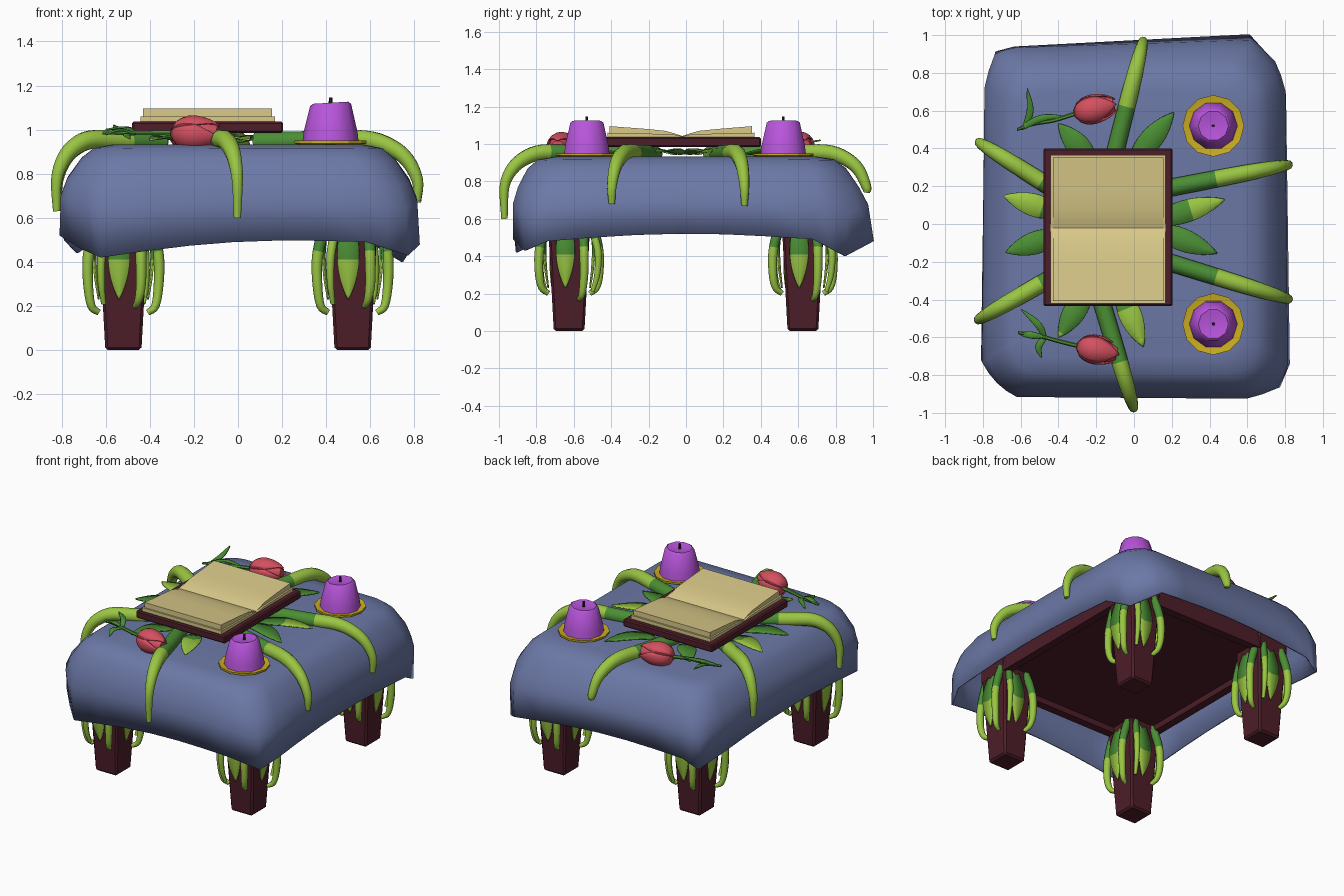
import bpy, bmesh, math
from mathutils import Vector as V

if "Cube" in bpy.data.objects:
    bpy.data.objects.remove(bpy.data.objects["Cube"])

def mat(name, c):
    m = bpy.data.materials.new(name)
    m.diffuse_color = (*c, 1)
    m.use_nodes = True
    m.node_tree.nodes["Principled BSDF"].inputs["Base Color"].default_value = m.diffuse_color
    return m

WOOD = mat("dark wood", (.075, .013, .022))
CLOTH = mat("blue cloth", (.15, .19, .385))
PAGE = mat("parchment", (.70, .59, .25))
WAX = mat("purple wax", (.48, .09, .71))
GOLD = mat("gold", (.60, .42, .015))
WICK = mat("black wick", (.02, .01, .02))
DARK = mat("dark green", (.07, .27, .035))
LIME = mat("lime green", (.32, .56, .055))
RED = mat("tulip red", (.66, .08, .115))

def build(name, verts, faces, mats, idx=None, smooth=None, solid=0):
    me = bpy.data.meshes.new(name)
    me.from_pydata([tuple(v) for v in verts], [], faces)
    for m in mats:
        me.materials.append(m)
    if idx:
        me.polygons.foreach_set("material_index", idx)
    bm = bmesh.new()
    bm.from_mesh(me)
    bmesh.ops.recalc_face_normals(bm, faces=bm.faces)
    bm.to_mesh(me)
    bm.free()
    ob = bpy.data.objects.new(name, me)
    bpy.context.collection.objects.link(ob)
    if smooth:
        for o in bpy.context.selected_objects:
            o.select_set(False)
        ob.select_set(True)
        bpy.context.view_layer.objects.active = ob
        bpy.ops.object.shade_smooth_by_angle(angle=math.radians(smooth))
    if solid:
        s = ob.modifiers.new("thickness", 'SOLIDIFY')
        s.thickness, s.offset = solid, 0
    return ob

def box(name, x, y, z, m, taper=0, bevel=0):
    v = []
    for k, zz in enumerate(z):
        t = 0 if k else taper
        v += [(x[0]+t, y[0]+t, zz), (x[1]-t, y[0]+t, zz), (x[1]-t, y[1]-t, zz), (x[0]+t, y[1]-t, zz)]
    ob = build(name, v, [(0, 1, 2, 3), (4, 5, 6, 7)] + [(i, (i+1) % 4, (i+1) % 4+4, i+4) for i in range(4)], [m])
    if bevel:
        b = ob.modifiers.new("bevel", 'BEVEL')
        b.width, b.segments = bevel, 1
    return ob

def grid_faces(rows, cols, closed):
    return [(r*cols+c, r*cols+(c+1) % cols, (r+1)*cols+(c+1) % cols, (r+1)*cols+c)
            for r in range(rows-1) for c in range(cols if closed else cols-1)]

def spline(pts, per):
    p = [V(q) for q in pts]
    p = [2*p[0]-p[1]] + p + [2*p[-1]-p[-2]]
    out = []
    for i in range(1, len(p)-2):
        for k in range(per):
            t = k/per
            out.append(.5*(2*p[i] + (p[i+1]-p[i-1])*t + (2*p[i-1]-5*p[i]+4*p[i+1]-p[i+2])*t*t
                           + (3*p[i]-p[i-1]-3*p[i+1]+p[i+2])*t**3))
    return out + [p[-2]]

def tube(name, pts, r0, r1, side, split, n=8, per=4):
    # tapered vine, dark up to the split, lime after it
    path = spline(pts, per)
    L, side, v = len(path), V(side).normalized(), []
    for i, p in enumerate(path):
        t = (path[min(i+1, L-1)]-path[max(i-1, 0)]).normalized()
        up = t.cross(side).normalized()
        r = r0+(r1-r0)*(i/(L-1))**2
        v += [p+r*(math.cos(a)*side+math.sin(a)*up) for a in (2*math.pi*k/n for k in range(n))]
    f = grid_faces(L, n, True)
    idx = [0 if (k//n+.5)/(L-1) < split else 1 for k in range(len(f))]
    f += [tuple(range(n)), tuple(range((L-1)*n, L*n))]
    return build(name, v, f, [DARK, LIME], idx+[0 if split > 0 else 1, 0 if split >= 1 else 1], 50)

def leaf(name, pts, width, up, split):
    path = spline(pts, 5)
    L, up, v = len(path), V(up), []
    for i, p in enumerate(path):
        t = (path[min(i+1, L-1)]-path[max(i-1, 0)]).normalized()
        s, u = t.cross(up).normalized(), i/(L-1)
        w = width/2*max(.04, math.sin(math.pi*(.15+.85*u))**.8)
        v += [p-s*w, p-up*w*.2, p+s*w]
    f = grid_faces(L, 3, False)
    return build(name, v, f, [DARK, LIME], [0 if (k//2+.5)/(L-1) < split else 1 for k in range(len(f))], 60, .008)

def lathe(name, prof, cx, cy, n, m, tilt=0, smooth=25):
    v = [(cx+r*math.cos(2*math.pi*k/n), cy+r*math.sin(2*math.pi*k/n), z+(tilt*r*math.cos(2*math.pi*k/n) if z > 1 else 0))
         for r, z in prof for k in range(n)]
    f = grid_faces(len(prof), n, True) + [tuple(range(n)), tuple(range(len(v)-n, len(v)))]
    return build(name, v, f, [m], None, smooth)

# table: solid top with a thin frame below it
box("table_top", (-.63, .63), (-.73, .73), (.62, .895), WOOD)
for s in (-1, 1):
    box("long_apron", sorted((s*.58, s*.635)), (-.735, .735), (.58, .66), WOOD)
    box("short_apron", (-.6, .6), sorted((s*.68, s*.735)), (.58, .66), WOOD)

# draped cloth: stacked rounded rectangles pulled to four uneven hanging corners
rings = [(.25, .35, .05, .927, 0), (.57, .70, .12, .927, 0), (.65, .79, .15, .912, .03), (.705, .845, .17, .865, .12),
         (.765, .895, .17, .77, .35), (.79, .92, .17, .69, .62), (.79, .92, .17, .505, 1)]
hang = [[(.80, .68, .49), (.745, .85, .40), (.61, 1.0, .48)], [(-.63, .935, .50), (-.73, .91, .44), (-.785, .70, .50)],
        [(-.805, -.72, .52), (-.71, -.82, .46), (-.62, -.905, .42)], [(.58, -.92, .49), (.77, -.86, .43), (.82, -.74, .48)]]
def ring(hx, hy, r, z):
    loop = []
    for k, (sx, sy) in enumerate(((1, 1), (-1, 1), (-1, -1), (1, -1))):
        loop += [V((sx*(hx-r)+r*math.cos(a), sy*(hy-r)+r*math.sin(a), z))
                 for a in (math.pi/2*(k+j/4) for j in range(5))]
    return loop
def with_edges(loop, bow):
    out = []
    for k in range(4):
        out += loop[k*5:k*5+5]
        a, b = loop[k*5+4], loop[(k*5+5) % 20]
        out += [a.lerp(b, j/6)+V((0, 0, bow*math.sin(math.pi*j/6))) for j in range(1, 6)]
    return out
goal = []
for tri in hang:
    a, b, c = (V(q) for q in tri)
    goal += [a, a.lerp(b, .5), b, b.lerp(c, .5), c]
last = with_edges(ring(*rings[-1][:4]), 0)
goal = with_edges(goal, .035)
verts = [p+(g-l)*R[4] for R in rings for p, g, l in zip(with_edges(ring(*R[:4]), 0), goal, last)]
n = len(last)
build("tablecloth", verts, grid_faces(len(rings), n, True)+[tuple(range(n))], [CLOTH], None, 50, .01)

# legs; each face carries a leaf and a hooked vine, two faces a second vine
for sx in (-1, 1):
    for sy in (-1, 1):
        c = V((sx*.52, sy*.625, 0))
        box("leg", (c.x-.125, c.x+.125), (c.y-.125, c.y+.125), (0, .8), WOOD, .043, .012)
        for k in range(4):
            a = math.pi/2*k
            d, s = V((math.cos(a), math.sin(a), 0)), V((-math.sin(a), math.cos(a), 0))
            leaf("leg_leaf", [c+d*o-s*.02+V((0, 0, z)) for o, z in ((.11, .60), (.135, .46), (.13, .34), (.112, .23))],
                 .10, d, .5)
            low = .16+.03*(k % 2)
            tube("leg_vine", [c+d*o+s*w+V((0, 0, z)) for o, w, z in
                 ((.10, .07, .62), (.135, .075, .53), (.16, .08, .42), (.16, .08, .30), (.145, .07, low+.04), (.11, .055, low+.01))],
                 .027, .014, s, .36)
            if k % 2:
                tube("leg_tendril", [c+d*o-s*w+V((0, 0, z)) for o, w, z in
                     ((.10, .07, .62), (.13, .085, .52), (.155, .10, .42), (.15, .10, .30), (.125, .09, .21))],
                     .022, .011, s, .33)

# thick vines arching over the cloth edge: start, end, tip height, dark portion
for a, e, zb, sp in (((.08, .17), (.825, .315), .67, .2), ((.08, -.17), (.825, -.40), .68, .2),
                     ((-.34, .13), (-.825, .435), .65, .14), ((-.34, -.23), (-.83, -.51), .63, .14),
                     ((-.12, .30), (.05, .975), .74, .22), ((-.19, -.35), (0, -.98), .60, .28)):
    a, e = V((*a, 0)), V((*e, 0))
    tube("table_vine", [a.lerp(e, t)+V((0, 0, z)) for t, z in
         ((0, .945), (.4, .95), (.66, .955), (.81, .925), (.92, .865), (.985, .77), (.985, zb))],
         .047, .017, (e-a).cross(V((0, 0, 1))), sp, 10)

# flat leaves fanned around the book
for a, e, sp in (((.0, .34), (.21, .59), 1), ((-.22, .33), (-.40, .53), 1), ((.12, .02), (.48, .13), .5),
                 ((.12, -.03), (.44, -.155), 1), ((-.40, .06), (-.69, .15), .3), ((-.40, -.06), (-.68, -.15), 1),
                 ((-.25, -.36), (-.40, -.60), .9), ((-.07, -.36), (.05, -.65), .35)):
    a, e = V((*a, .95)), V((*e, .955))
    leaf("table_leaf", [a, a.lerp(e, .5)+V((0, 0, .02)), e], .12, (0, 0, 1), sp)

# open book: cover and two page blocks rising away from the spine
box("book_cover", (-.48, .205), (-.435, .40), (.985, 1.037), WOOD, 0, .008)
def pages(name, x0, x1, prof):
    k = len(prof)
    v = [(x, y, z) for x in (x0, x1) for y, z in prof]
    build(name, v, [tuple(range(k)), tuple(range(k, 2*k))] +
          [(i, (i+1) % k, (i+1) % k+k, i+k) for i in range(k)], [PAGE], None, 30)
for s in (-1, 1):
    w = .40 if s < 0 else .385
    prof = [(0, 1.03), (0, 1.042), (.04, 1.056), (.09, 1.07), (.2, 1.081), (w-.012, 1.095), (w-.012, 1.03)]
    pages("book_pages", -.43, .155, [(-.02+s*y, z) for y, z in prof])
    pages("lower_pages", -.442, .167, [(-.02+s*y, z) for y, z in ((0, 1.03), (0, 1.04), (.05, 1.052), (w, 1.06), (w, 1.03))])

# candles in gold dishes
for cy in (-.53, .52):
    lathe("candle_dish", [(.11, .922), (.125, .922), (.163, .938), (.163, .95), (.135, .944), (.05, .944)], .42, cy, 12, GOLD)
    lathe("candle", [(.128, .94), (.122, .99), (.093, 1.112), (.08, 1.122), (.03, 1.112)], .42, cy, 10, WAX, .06, 45)
    lathe("wick", [(.009, 1.09), (.008, 1.147)], .42, cy, 6, WICK)

# tulips: core, three wrapped petals, stem and thin leaves
def tulip(base, tip, stem, leaves):
    b, t = V(base), V(tip)
    d = (t-b).normalized()
    s = d.cross(V((0, 0, 1))).normalized()
    u = s.cross(d)
    rad = lambda q: .076*math.sin(math.pi*min(1, .04+.86*q**.75))**.75
    pt = lambda q, a, k: b+(t-b)*q+rad(q)*k*(math.cos(a)*s+math.sin(a)*u)
    core = [pt(i/8*.95, 2*math.pi*k/12, .88) for i in range(9) for k in range(12)]
    build("tulip_core", core, grid_faces(9, 12, True)+[tuple(range(12)), tuple(range(96, 108))], [RED], None, 60)
    for p in range(3):
        mid = math.pi/2+p*2*math.pi/3
        v = [pt(i/9, mid+(j/3-1)*1.15*(1-(i/9)**4*.97), 1.0) for i in range(10) for j in range(7)]
        build("tulip_petal", v, grid_faces(10, 7, False), [RED], None, 60, .008)
    tube("tulip_stem", [b+d*.02]+stem, .012, .008, (0, 1, .01), 1, 6)
    for l in leaves:
        leaf("tulip_leaf", l, .036, (0, 0, 1), 1)

tulip((-.315, .585, .985), (-.095, .635, .99), [(-.42, .55, .985), (-.53, .53, .975), (-.62, .50, .97)],
      [[(-.58, .51, .97), (-.55, .60, 1.0), (-.565, .72, 1.02)], [(-.60, .505, .97), (-.49, .56, 1.0), (-.36, .57, .985)]])
tulip((-.30, -.645, .985), (-.08, -.69, .985), [(-.40, -.62, .985), (-.51, -.59, .985), (-.615, -.575, .985)],
      [[(-.47, -.60, .98), (-.51, -.53, 1.01), (-.60, -.45, 1.0)], [(-.47, -.60, .98), (-.505, -.65, .98), (-.49, -.71, .96)],
       [(-.60, -.58, .98), (-.53, -.59, 1.0), (-.46, -.60, .98)]])
